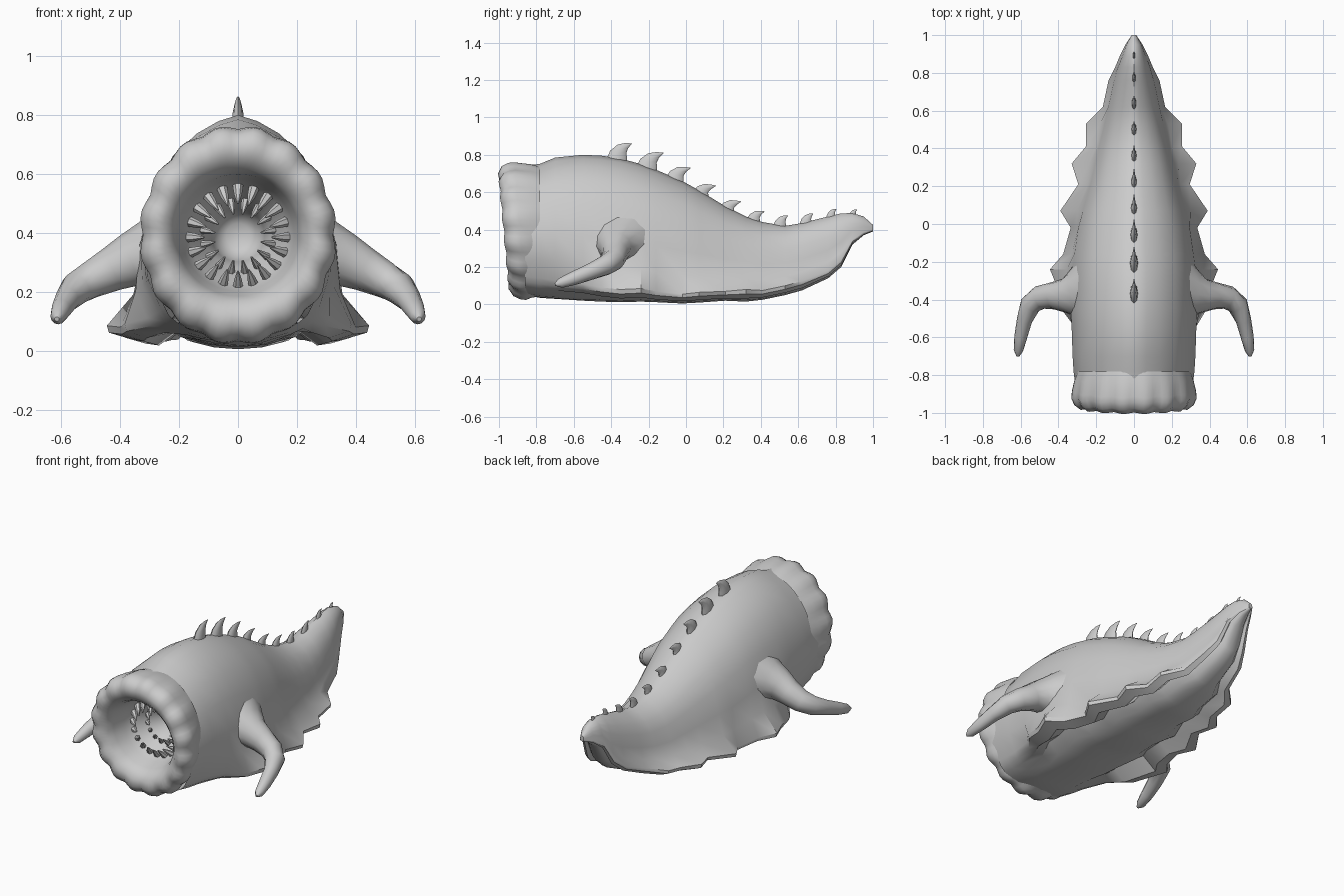
import bpy, bmesh, math
from mathutils import Vector

if "Cube" in bpy.data.objects:
    bpy.data.objects.remove(bpy.data.objects["Cube"])


def make(name, rings, cap0=True, cap1=True, angle=40):
    """Loft closed rings of points into one smooth object."""
    bm = bmesh.new()
    vr = [[bm.verts.new(p) for p in r] for r in rings]
    n = len(rings[0])
    for a, b in zip(vr, vr[1:]):
        for i in range(n):
            j = (i + 1) % n
            bm.faces.new((a[i], a[j], b[j], b[i]))
    if cap0:
        bm.faces.new(vr[0])
    if cap1:
        bm.faces.new(vr[-1])
    bmesh.ops.recalc_face_normals(bm, faces=bm.faces)
    me = bpy.data.meshes.new(name)
    bm.to_mesh(me)
    bm.free()
    ob = bpy.data.objects.new(name, me)
    bpy.context.collection.objects.link(ob)
    bpy.ops.object.select_all(action='DESELECT')
    ob.select_set(True)
    bpy.context.view_layer.objects.active = ob
    bpy.ops.object.shade_smooth_by_angle(angle=math.radians(angle))
    return ob


def tube(name, path, radii, ref, sides=8):
    """Tapered tube; radii are (sideways, other) pairs, ref sets the side axis."""
    pts = [Vector(p) for p in path]
    rings = []
    for i, p in enumerate(pts):
        t = (pts[min(i + 1, len(pts) - 1)] - pts[max(i - 1, 0)]).normalized()
        s = t.cross(Vector(ref)).normalized()
        u = t.cross(s)
        rings.append([p + s * radii[i][0] * math.cos(k * math.tau / sides)
                      + u * radii[i][1] * math.sin(k * math.tau / sides) for k in range(sides)])
    return make(name, rings, angle=50)


# Body stations: y, top z, belly z, body half width, skirt half width, skirt z
stations = [
    (-.86, .74, .05, .31, .25, .15), (-.78, .752, .035, .32, .26, .14),
    (-.70, .785, .03, .325, .27, .13), (-.55, .80, .02, .33, .31, .11),
    (-.45, .795, .015, .335, .385, .09), (-.35, .78, .012, .33, .40, .08),
    (-.24, .75, .015, .325, .445, .085), (-.16, .72, .012, .315, .375, .07),
    (-.02, .66, .005, .295, .335, .055), (.07, .61, .01, .27, .39, .065),
    (.21, .525, .02, .23, .295, .07), (.32, .47, .015, .205, .33, .08),
    (.41, .44, .025, .185, .255, .075), (.53, .42, .05, .155, .255, .10),
    (.62, .435, .075, .135, .165, .125), (.76, .47, .14, .105, .135, .18),
    (.83, .487, .20, .085, .10, .24), (.89, .488, .32, .06, .075, .345),
    (.95, .47, .37, .04, .045, .385), (1.0, .425, .39, .012, .012, .40)]
dome = [(.2, .97), (.42, .91), (.67, .80), (.86, .62), (1, .38)]
rings = []
for y, zt, zb, wb, ws, zs in stations:
    h, d = zt - zs, zs - zb
    g = max(0, min(1, (y + .6) / .18))              # skirt groove fades in behind the neck
    drop = min(.048, d * .75)
    half = [(wb * a, zs + h * b) for a, b in dome]
    half += [(wb + .25 * (ws - wb), zs + .16 * h), (ws, zs)]
    under = [(.985, zs - drop * .5, .94, zs - d * .3), (.80, zs - drop, .82, zs - d * .55),
             (.60, zs + d * .25, .65, zs - d * .76), (.44, zb + d * .45, .45, zs - d * .9),
             (.24, zb + d * .12, .24, zs - d * .97)]
    half += [(ws * (a * g + c * (1 - g)), b * g + e * (1 - g)) for a, b, c, e in under]
    ring = [(0, y, zt)] + [(x, y, z) for x, z in half] + [(0, y, zb)]
    ring += [(-x, y, z) for x, z in reversed(half)]
    rings.append(ring)
make("body", rings, cap0=False, angle=38)

# Lumpy lip rolling into the throat: radius, y, vertical stretch, lump size
lip = [(.30, -.78, 1.16, 0), (.318, -.83, 1.13, .015), (.328, -.88, 1.12, .03),
       (.33, -.92, 1.10, .035), (.315, -.955, 1.10, .035), (.285, -.98, 1.08, .03),
       (.25, -.975, 1.05, .025), (.22, -.945, 1.02, .015), (.207, -.90, 1.0, 0),
       (.19, -.82, 1.0, 0), (.165, -.75, 1.0, 0), (.11, -.68, 1.0, 0), (.09, -.60, 1.0, 0),
       (.075, -.54, 1.0, 0), (.04, -.51, 1.0, 0)]
SEG, LUMPS = 80, 16
rings = []
for r, y, st, lump in lip:
    ring = []
    for k in range(SEG):
        a = k * math.tau / SEG
        bump = math.sqrt(abs(math.sin(a * LUMPS / 2)) + .02)
        bump = .5 - .5 * math.cos(a * LUMPS) * .6 + .25 * (bump - .7)
        rr = r * (1 + lump * (bump - .5) * 1.5)
        z = .392 + rr * st * math.sin(a)
        tilt = -.03 * (z - .39) / .33 if y < -.85 else 0
        ring.append((rr * math.cos(a), y - lump * .3 * bump + tilt + .01 * (y < -.9), z))
    rings.append(ring)
make("mouth_lip", rings, cap0=False, angle=50)

# Two rings of teeth pointing into the throat
for row, (count, r0, r1, y0, y1, size) in enumerate([(20, .175, .115, -.765, -.82, .018),
                                                     (16, .13, .08, -.69, -.74, .014)]):
    for k in range(count):
        a = (k + .5 * row) * math.tau / count
        c, s = math.cos(a), math.sin(a)
        path = []
        for f in (0, .5, 1):
            r = r0 + (r1 - r0) * f
            path.append((r * c, y0 + (y1 - y0) * f, .385 + r * s))
        tube("tooth", path, [(size, size), (size * .75, size * .75), (.003, .003)], (0, 1, 0), 6)

# Flippers, mirrored
arm = [(.26, -.36, .325), (.32, -.37, .32), (.37, -.38, .305), (.43, -.38, .275),
       (.50, -.39, .24), (.55, -.43, .21), (.58, -.51, .175), (.60, -.60, .14),
       (.612, -.67, .115), (.615, -.70, .107)]
arm_r = [(.18, .16), (.125, .115), (.09, .09), (.072, .075), (.063, .063), (.056, .055),
         (.041, .044), (.034, .037), (.025, .027), (.008, .008)]
for name, sx in (("right_flipper", 1), ("left_flipper", -1)):
    tube(name, [(sx * x, y, z) for x, y, z in arm], arm_r, (0, 0, 1), 12)

# Hooked back spines: base y, base z, tip y, tip z
spines = [(-.37, .775, -.29, .86), (-.21, .73, -.12, .81), (-.06, .67, .025, .73),
          (.08, .595, .16, .635), (.22, .51, .295, .55), (.36, .45, .42, .497),
          (.50, .415, .545, .475), (.64, .43, .68, .485), (.775, .47, .805, .51),
          (.89, .475, .915, .507)]
for y0, z0, y1, z1 in spines:
    dy, dz = y1 - y0, z1 - z0
    L = math.hypot(dy, dz)
    path = [(0, y0 - .02 * L, z0 - .15 * L), (0, y0 + dy * .12, z0 + dz * .35),
            (0, y0 + dy * .34, z0 + dz * .66), (0, y0 + dy * .65, z0 + dz * .87), (0, y1, z1)]
    prof = [(.19, .50), (.16, .41), (.11, .28), (.06, .14), (.01, .01)]
    tube("back_spine", path, [(a * L, b * L) for a, b in prof], (0, 1, 0), 8)
